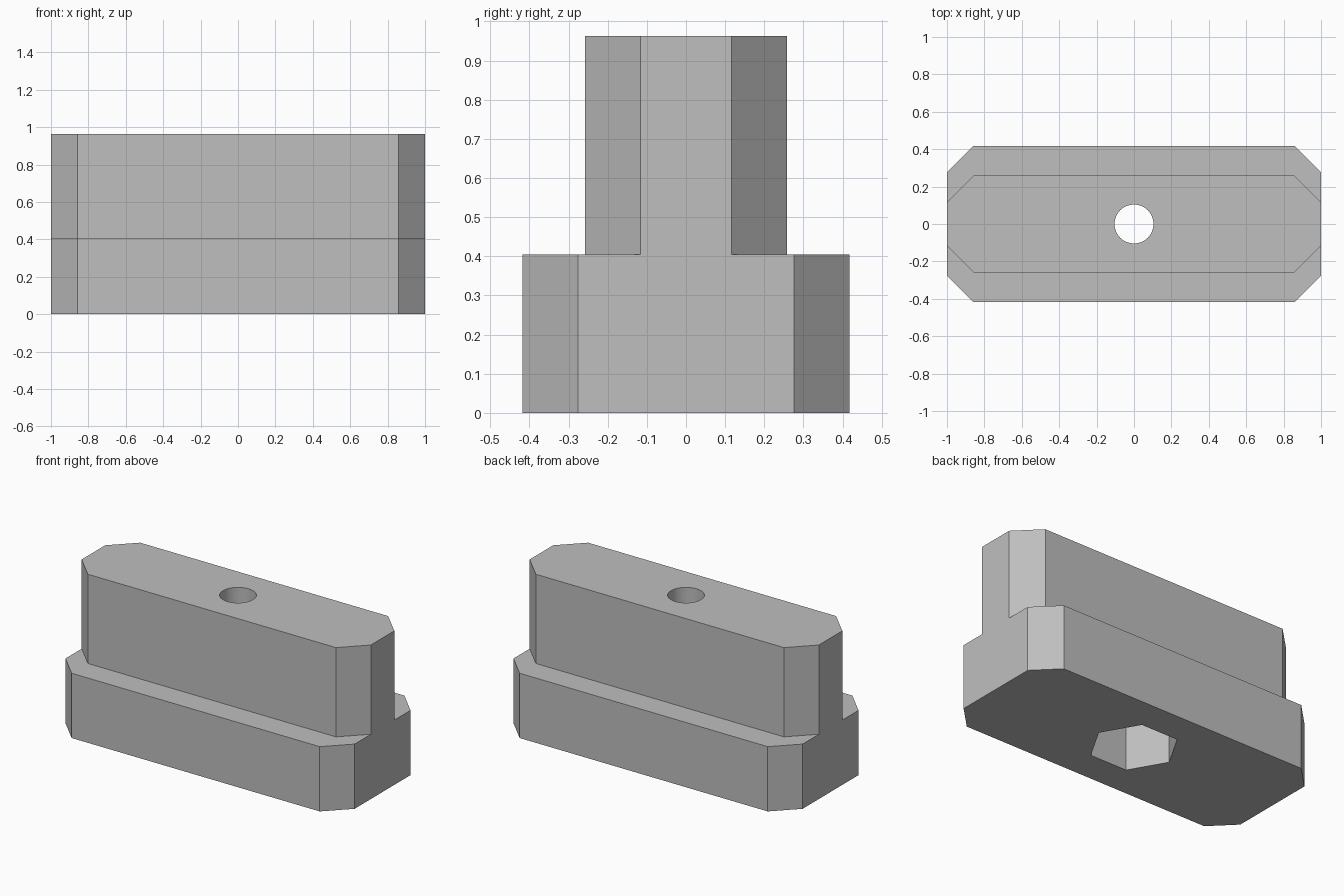
import bpy
import bmesh
import math

cube = bpy.data.objects.get("Cube")
if cube:
    bpy.data.objects.remove(cube, do_unlink=True)

BASE_TOP, NECK_TOP = 0.405, 0.963
CHAMFER = 0.142

grey = bpy.data.materials.new("plain grey")
grey.use_nodes = True
colour = (0.52, 0.52, 0.52, 1)
grey.diffuse_color = colour
grey.node_tree.nodes["Principled BSDF"].inputs["Base Color"].default_value = colour


def prism(name, outline, z0, z1):
    """Extrude a flat outline from z0 up to z1."""
    bm = bmesh.new()
    face = bm.faces.new([bm.verts.new((x, y, z0)) for x, y in outline])
    out = bmesh.ops.extrude_face_region(bm, geom=[face])
    top = [v for v in out["geom"] if isinstance(v, bmesh.types.BMVert)]
    bmesh.ops.translate(bm, verts=top, vec=(0, 0, z1 - z0))
    bmesh.ops.recalc_face_normals(bm, faces=bm.faces)
    mesh = bpy.data.meshes.new(name)
    bm.to_mesh(mesh)
    bm.free()
    mesh.materials.append(grey)
    obj = bpy.data.objects.new(name, mesh)
    bpy.context.collection.objects.link(obj)
    return obj


def chamfered_bar(half_width):
    """Rectangle outline with four equal 45 degree corners."""
    c, w = CHAMFER, half_width
    right = [(1 - c, -w), (1, c - w), (1, w - c), (1 - c, w)]
    return right + [(-x, -y) for x, y in right]


def polygon(radius, sides):
    step = math.tau / sides
    return [(radius * math.cos(i * step), radius * math.sin(i * step)) for i in range(sides)]


def combine(target, tool, operation):
    """Apply a boolean and discard the tool."""
    tool.hide_render = True
    mod = target.modifiers.new(tool.name, "BOOLEAN")
    mod.operation, mod.object, mod.solver = operation, tool, "EXACT"
    bpy.context.view_layer.objects.active = target
    bpy.ops.object.modifier_apply(modifier=mod.name)
    bpy.data.objects.remove(tool, do_unlink=True)


# Wide base with a narrower neck, flush at both ends
body = prism("slot_nut_body", chamfered_bar(0.418), 0, BASE_TOP)
combine(body, prism("neck", chamfered_bar(0.258), BASE_TOP, NECK_TOP), "UNION")

# Round bolt hole and hexagonal pocket in the underside
combine(body, prism("bolt_hole", polygon(0.104, 48), -0.1, NECK_TOP + 0.1), "DIFFERENCE")
combine(body, prism("hex_pocket", polygon(0.254, 6), -0.1, 0.38), "DIFFERENCE")

# Join coplanar pieces into clean flat faces
bm = bmesh.new()
bm.from_mesh(body.data)
bmesh.ops.remove_doubles(bm, verts=bm.verts, dist=0.0001)
bmesh.ops.dissolve_limit(bm, angle_limit=math.radians(1), verts=bm.verts, edges=bm.edges)
bm.to_mesh(body.data)
bm.free()

# Smooth the hole wall, keep every other edge crisp
bpy.ops.object.select_all(action="DESELECT")
body.select_set(True)
bpy.context.view_layer.objects.active = body
bpy.ops.object.shade_smooth_by_angle(angle=math.radians(30))
